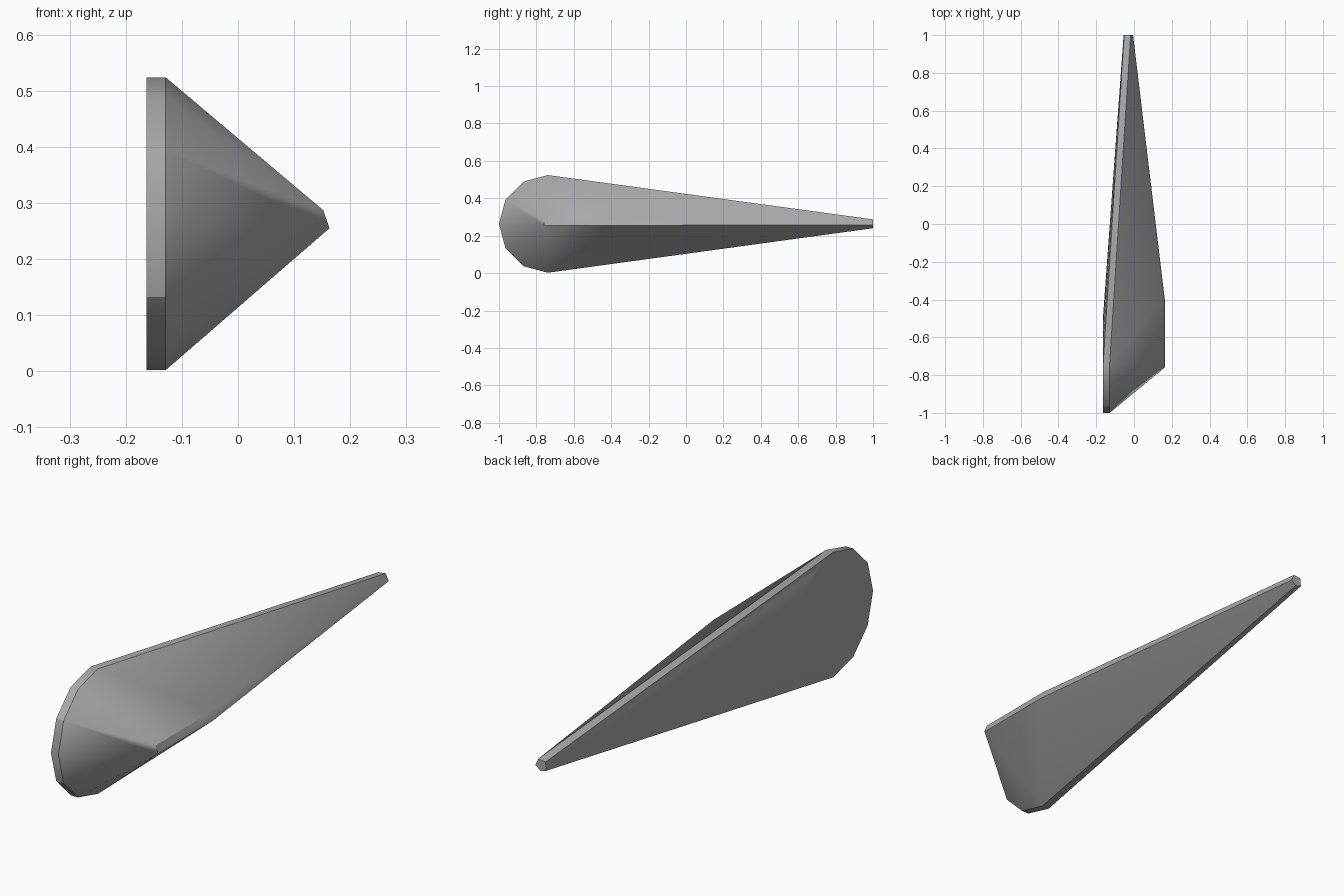
import bpy
import bmesh
import math

cube = bpy.data.objects.get("Cube")
if cube:
    bpy.data.objects.remove(cube, do_unlink=True)

# Single grey finish
grey = bpy.data.materials.new("plain grey")
grey.use_nodes = True
colour = (0.4, 0.4, 0.4, 1)
grey.diffuse_color = colour
grey.node_tree.nodes["Principled BSDF"].inputs["Base Color"].default_value = colour

# Thin twelve-sided disc at the blunt end
radius, centre_y, centre_z = 0.261, -0.739, 0.263
points = []
for x in (-0.163, -0.129):
    for i in range(12):
        a = math.tau * i / 12
        points.append((x, centre_y + radius * math.cos(a), centre_z + radius * math.sin(a)))

# Narrow ridge on the raised side
for y in (-0.76, -0.4):
    points += [(0.163, y, 0.255), (0.152, y, 0.287)]

# Small five-sided tip at the far end
tip = [(-0.055, 0.247), (-0.052, 0.283), (-0.018, 0.287), (-0.005, 0.258), (-0.028, 0.24)]
points += [(x, 1.0, z) for x, z in tip]

# Wrap disc, ridge and tip in one tapering solid
bm = bmesh.new()
for p in points:
    bm.verts.new(p)
hull = bmesh.ops.convex_hull(bm, input=bm.verts)
bmesh.ops.delete(bm, geom=[v for v in bm.verts if not v.link_faces], context='VERTS')
bmesh.ops.dissolve_limit(bm, angle_limit=math.radians(0.5), verts=bm.verts, edges=bm.edges)
bmesh.ops.recalc_face_normals(bm, faces=bm.faces)

mesh = bpy.data.meshes.new("tapered_wedge")
bm.to_mesh(mesh)
bm.free()
mesh.materials.append(grey)
wedge = bpy.data.objects.new("tapered_wedge", mesh)
bpy.context.collection.objects.link(wedge)

bpy.context.view_layer.objects.active = wedge
wedge.select_set(True)
bpy.ops.object.shade_smooth_by_angle(angle=math.radians(30))
